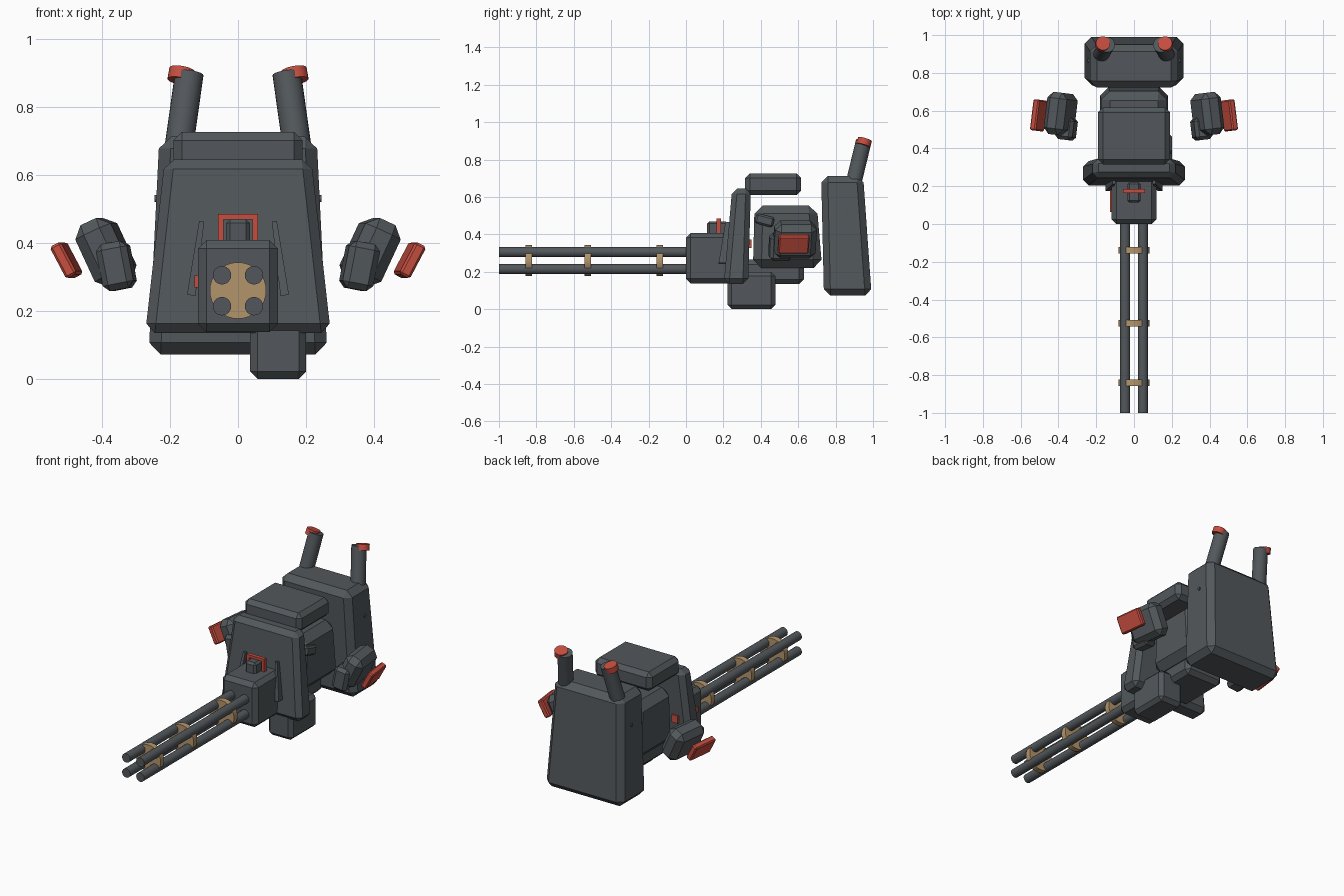
import bpy, bmesh
from math import radians
from mathutils import Vector, Euler

cube = bpy.data.objects.get("Cube")
if cube:
    bpy.data.objects.remove(cube, do_unlink=True)


def material(name, rgb):
    m = bpy.data.materials.new(name)
    m.use_nodes = True
    m.diffuse_color = (*rgb, 1)
    m.node_tree.nodes["Principled BSDF"].inputs["Base Color"].default_value = (*rgb, 1)
    return m


GREY = material("gunmetal grey", (0.085, 0.097, 0.106))
RED = material("signal red", (0.56, 0.075, 0.05))
BRASS = material("brass tan", (0.45, 0.30, 0.15))


def finish(name, bm, mat):
    bmesh.ops.recalc_face_normals(bm, faces=bm.faces)
    mesh = bpy.data.meshes.new(name)
    bm.to_mesh(mesh)
    bm.free()
    mesh.materials.append(mat)
    ob = bpy.data.objects.new(name, mesh)
    bpy.context.collection.objects.link(ob)
    return ob


def box(name, center, size, mat=GREY, bevel=0.0, top=(1, 1), lean=0.0, rot=(0, 0, 0)):
    """Chamfered box; top scales the upper face, lean moves it along y."""
    bm = bmesh.new()
    bmesh.ops.create_cube(bm, size=1)
    for v in bm.verts:
        v.co *= Vector(size)
        if v.co.z > 0:
            v.co.x *= top[0]
            v.co.y = v.co.y * top[1] + lean
    if bevel:
        bmesh.ops.bevel(bm, geom=bm.edges[:], offset=bevel, segments=1,
                        affect='EDGES', clamp_overlap=True)
    ob = finish(name, bm, mat)
    ob.location = center
    ob.rotation_euler = [radians(a) for a in rot]
    return ob


def rod(name, a, b, radius, mat=GREY, sides=24):
    """Smooth cylinder between two points."""
    a, b = Vector(a), Vector(b)
    bm = bmesh.new()
    bmesh.ops.create_cone(bm, cap_ends=True, segments=sides, radius1=radius,
                          radius2=radius, depth=(b - a).length)
    ob = finish(name, bm, mat)
    ob.location = (a + b) / 2
    ob.rotation_euler = (b - a).to_track_quat('Z', 'Y').to_euler()
    bpy.ops.object.select_all(action='DESELECT')
    ob.select_set(True)
    bpy.context.view_layer.objects.active = ob
    bpy.ops.object.shade_smooth_by_angle(angle=radians(40))
    return ob


# Barrel cluster with spacer discs
for x in (-0.047, 0.047):
    for z in (0.214, 0.305):
        rod("barrel", (x, -1, z), (x, 0.03, z), 0.027)
for y in (-0.84, -0.525, -0.14):
    rod("barrel_spacer", (0, y - 0.017, 0.26), (0, y + 0.017, 0.26), 0.083, BRASS, 32)

# Gun housing, sight and side button
box("gun_housing", (0, 0.165, 0.273), (0.236, 0.33, 0.27), bevel=0.025)
box("sight_block", (0, 0.168, 0.43), (0.07, 0.11, 0.08), bevel=0.012)
box("sight_frame_top", (0, 0.175, 0.477), (0.118, 0.022, 0.016), RED)
for s in (-1, 1):
    box("sight_frame_side", (s * 0.051, 0.175, 0.44), (0.016, 0.022, 0.08), RED)
    box("housing_fin", (s * 0.122, 0.205, 0.355), (0.025, 0.06, 0.22),
        top=(0.6, 0.3), lean=0.015, rot=(0, -s * 8, 0))
box("side_button", (-0.117, 0.122, 0.287), (0.022, 0.115, 0.035), RED)

# Front shield
box("shield", (0, 0.267, 0.39), (0.545, 0.13, 0.51), bevel=0.028,
    top=(0.79, 0.77), lean=0.03)
box("shield_latch", (-0.17, 0.338, 0.35), (0.04, 0.025, 0.045), RED)

# Central body
box("body", (0, 0.543, 0.388), (0.36, 0.37, 0.335), bevel=0.045,
    top=(0.96, 0.9), lean=-0.01)
box("body_underside", (0, 0.47, 0.2), (0.26, 0.32, 0.13), bevel=0.025)
box("ammo_box", (0.118, 0.35, 0.1), (0.165, 0.255, 0.2), bevel=0.022)
box("top_box", (0, 0.466, 0.668), (0.38, 0.3, 0.115), bevel=0.025)
box("body_bracket", (0.175, 0.42, 0.475), (0.05, 0.1, 0.055), bevel=0.01, rot=(-15, 0, 0))

# Back pack with exhausts and side ports
box("back_pack", (0, 0.865, 0.392), (0.525, 0.255, 0.64), bevel=0.035,
    top=(0.88, 0.88), lean=-0.03)
for s in (-1, 1):
    rod("exhaust_pipe", (s * 0.178, 0.89, 0.65), (s * 0.143, 0.95, 0.898), 0.042)
    rod("exhaust_cap", (s * 0.17, 0.947, 0.876), (s * 0.164, 0.957, 0.909), 0.038, RED)
    rod("side_port", (s * 0.22, 0.865, 0.53), (s * 0.246, 0.865, 0.53), 0.01, sides=12)

# Floating side pods with red outer plates
for s in (-1, 1):
    box("side_pod", (s * 0.388, 0.582, 0.372), (0.115, 0.225, 0.2), bevel=0.032,
        rot=(0, s * 25, s * 7))
    box("side_pod_nose", (s * 0.357, 0.505, 0.332), (0.092, 0.12, 0.14), bevel=0.018,
        rot=(0, s * 11, s * 7))
    box("side_pod_plate", (s * 0.504, 0.575, 0.349), (0.036, 0.165, 0.106), RED,
        bevel=0.007, rot=(0, s * 28, s * 7))
